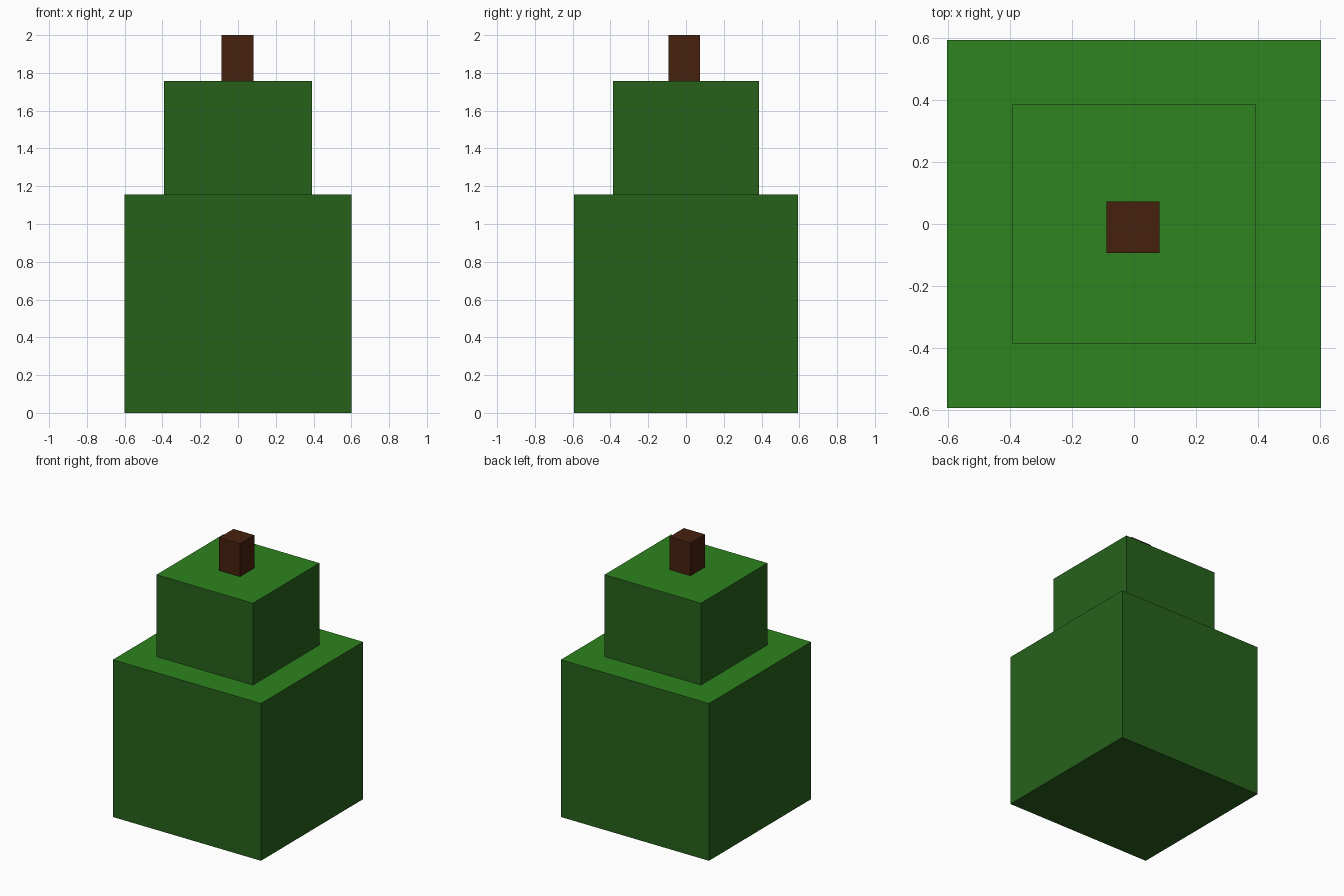
import bpy

if "Cube" in bpy.data.objects:
    bpy.data.objects.remove(bpy.data.objects["Cube"])


def material(name, rgb):
    m = bpy.data.materials.new(name)
    m.diffuse_color = (*rgb, 1.0)
    m.use_nodes = True
    m.node_tree.nodes["Principled BSDF"].inputs["Base Color"].default_value = m.diffuse_color
    return m


side_green = material("side_green", (0.02, 0.12, 0.011))
top_green = material("top_green", (0.027, 0.23, 0.013))
brown = material("brown", (0.062, 0.0155, 0.0048))


def block(name, center, size, z0, z1, side, top):
    """Box from z0 to z1 whose upward face may have its own colour."""
    bpy.ops.mesh.primitive_cube_add(size=1, location=(*center, (z0 + z1) / 2))
    ob = bpy.context.object
    ob.name = name
    ob.scale = (*size, z1 - z0)
    bpy.ops.object.transform_apply(location=False, rotation=False, scale=True)
    ob.data.materials.append(side)
    ob.data.materials.append(top)
    for p in ob.data.polygons:
        p.material_index = 1 if p.normal.z > 0.5 else 0
    return ob


# Wide lower block, narrower upper block, small off-centre stem
block("lower_body", (0, 0), (1.204, 1.186), 0, 1.156, side_green, top_green)
block("upper_body", (0, 0), (0.784, 0.772), 1.156, 1.758, side_green, top_green)
block("stem", (-0.003, -0.01), (0.17, 0.166), 1.758, 2.0, brown, brown)
